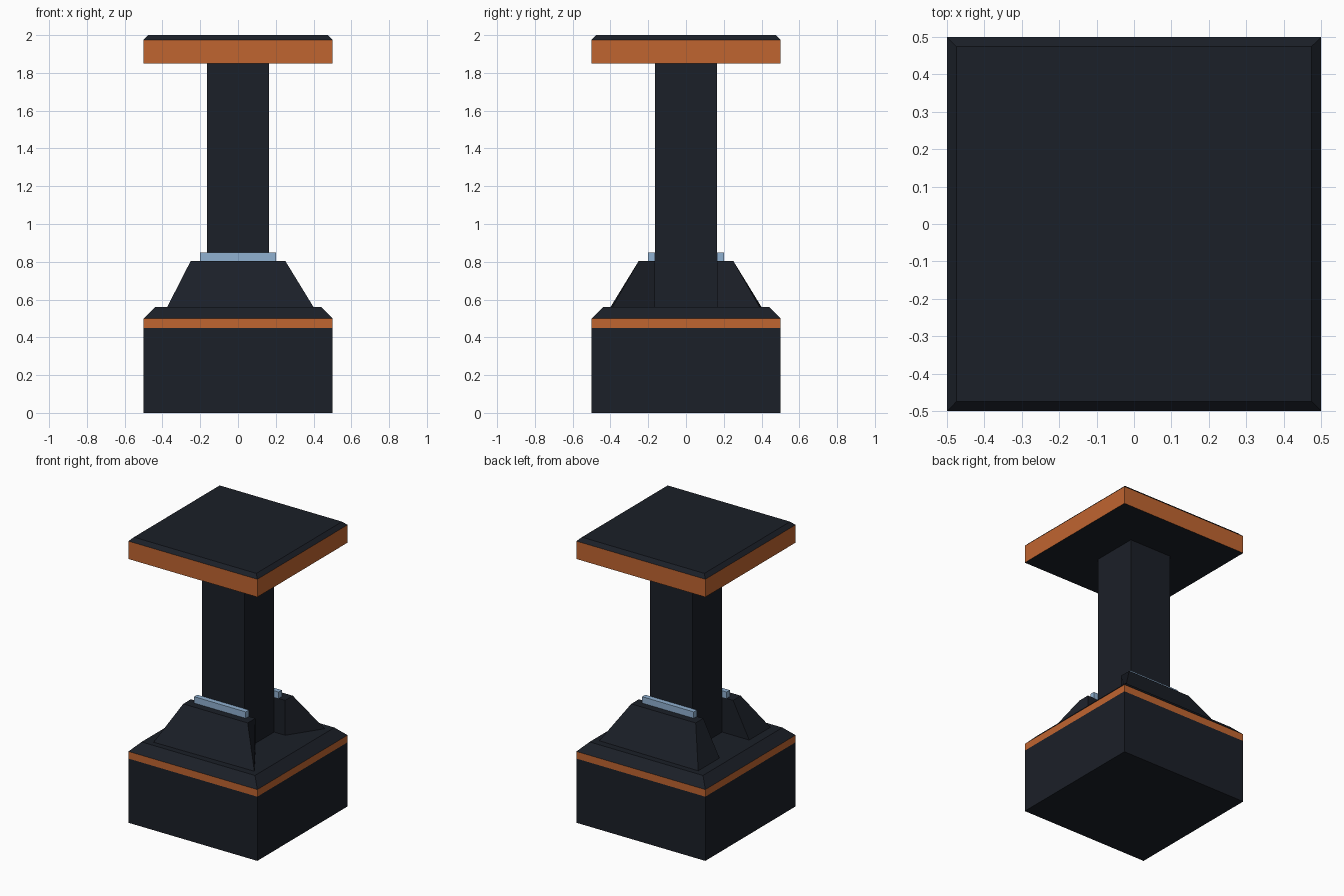
import bpy, bmesh

if "Cube" in bpy.data.objects:
    bpy.data.objects.remove(bpy.data.objects["Cube"])


def material(name, rgb):
    m = bpy.data.materials.new(name)
    m.diffuse_color = (*rgb, 1)
    m.use_nodes = True
    m.node_tree.nodes["Principled BSDF"].inputs["Base Color"].default_value = m.diffuse_color
    return m


DARK = material("dark_metal", (0.011, 0.014, 0.021))
ORANGE = material("orange_trim", (0.53, 0.13, 0.03))
BLUE = material("pale_blue", (0.28, 0.44, 0.64))


def finish(name, bm, mats):
    bmesh.ops.recalc_face_normals(bm, faces=bm.faces)
    me = bpy.data.meshes.new(name)
    bm.to_mesh(me)
    bm.free()
    for m in mats:
        me.materials.append(m)
    ob = bpy.data.objects.new(name, me)
    bpy.context.collection.objects.link(ob)
    return ob


def square_stack(name, rings, mats, bands, caps=True):
    """Square rings (half width, z) joined by bands; bands gives material slots."""
    bm = bmesh.new()
    loops = [[bm.verts.new((sx * h, sy * h, z))
              for sx, sy in ((-1, -1), (1, -1), (1, 1), (-1, 1))] for h, z in rings]
    for a, b, slot in zip(loops, loops[1:], bands):
        for i in range(4):
            j = (i + 1) % 4
            bm.faces.new((a[i], a[j], b[j], b[i])).material_index = slot
    if caps:
        bm.faces.new(loops[0][::-1])
        bm.faces.new(loops[-1])
    return finish(name, bm, mats)


# Base with orange band and chamfered top
square_stack("base", [(0.5, 0), (0.5, 0.45), (0.5, 0.5), (0.44, 0.56)],
             [DARK, ORANGE], [0, 1, 0])

# Column
square_stack("column", [(0.165, 0.56), (0.165, 1.85)], [DARK], [0], caps=False)

# Top slab with orange rim and chamfered dark top
square_stack("top_slab", [(0.5, 1.85), (0.5, 1.975), (0.475, 2.0)],
             [DARK, ORANGE], [1, 0])


def bracket(name, s):
    """Sloped support; the +x end is cut back to a flared corner."""
    low = [(-0.375, 0.165), (-0.375, 0.40), (0.40, 0.39), (0.25, 0.165)]
    high = [(-0.25, 0.165), (-0.25, 0.25), (0.25, 0.25), (0.25, 0.165)]
    bm = bmesh.new()
    a = [bm.verts.new((x, s * y, 0.56)) for x, y in low]
    b = [bm.verts.new((x, s * y, 0.805)) for x, y in high]
    for i in range(4):
        j = (i + 1) % 4
        bm.faces.new((a[i], a[j], b[j], b[i]))
    bm.faces.new(a[::-1])
    bm.faces.new(b)
    finish(name, bm, [DARK])


def light_bar(name, s):
    bm = bmesh.new()
    bmesh.ops.create_cube(bm, size=1)
    bmesh.ops.scale(bm, vec=(0.4, 0.035, 0.045), verts=bm.verts)
    bmesh.ops.translate(bm, vec=(0, s * 0.1825, 0.8275), verts=bm.verts)
    finish(name, bm, [BLUE])


# Supports and bars on the front and back of the column
for side, s in (("front", -1), ("back", 1)):
    bracket(side + "_support", s)
    light_bar(side + "_light_bar", s)
